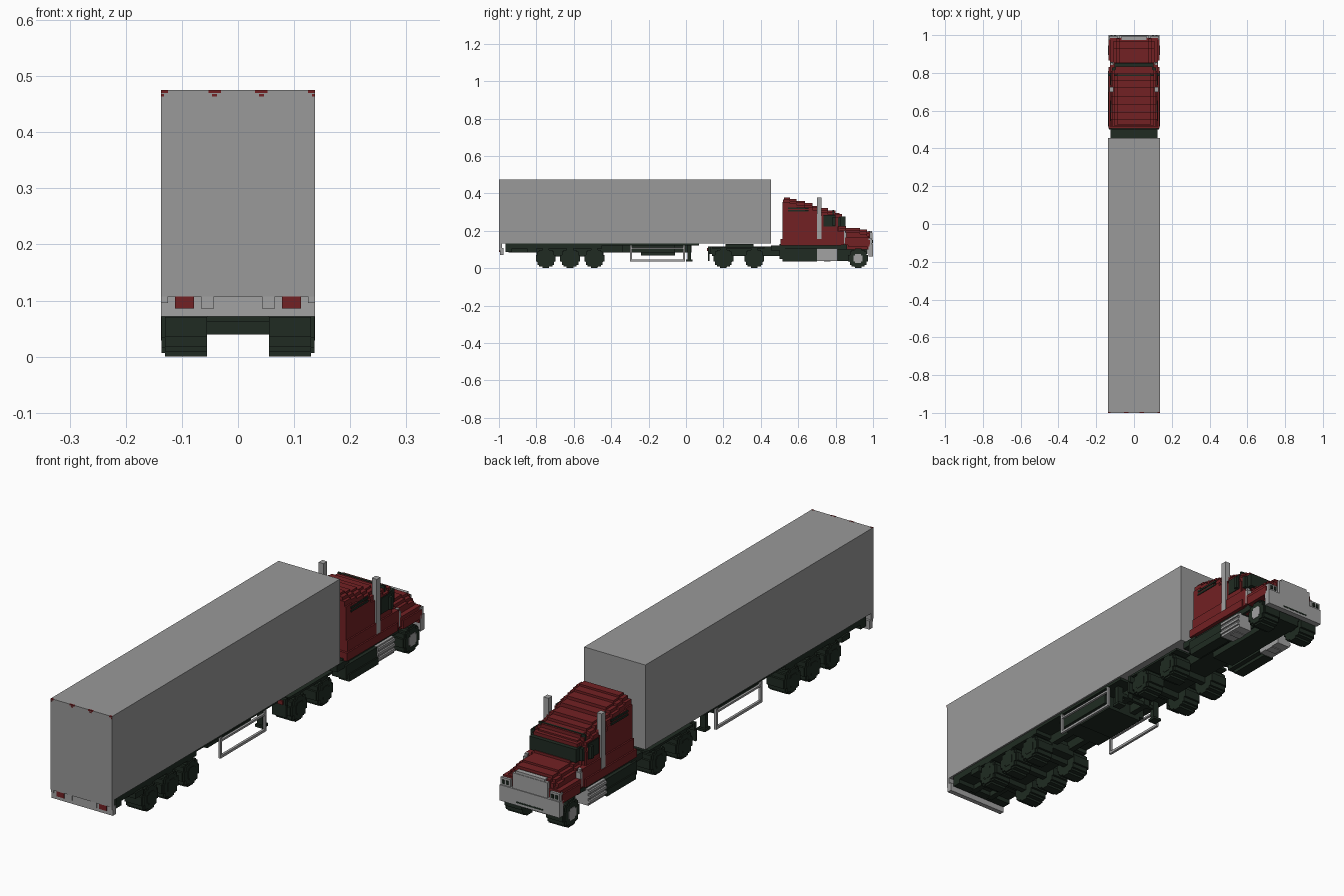
import bpy, bmesh, math

if "Cube" in bpy.data.objects:
    bpy.data.objects.remove(bpy.data.objects["Cube"], do_unlink=True)


def material(name, rgb):
    m = bpy.data.materials.new(name)
    m.use_nodes = True
    m.diffuse_color = (*rgb, 1)
    m.node_tree.nodes["Principled BSDF"].inputs["Base Color"].default_value = (*rgb, 1)
    return m


GREY = material("trailer grey", (0.32, 0.32, 0.32))
SILVER = material("silver", (0.36, 0.36, 0.36))
RED = material("dark red", (0.17, 0.015, 0.017))
DARK = material("green black", (0.014, 0.024, 0.016))


def finish(name, bm, mat):
    bmesh.ops.recalc_face_normals(bm, faces=bm.faces)
    me = bpy.data.meshes.new(name)
    bm.to_mesh(me)
    bm.free()
    me.materials.append(mat)
    ob = bpy.data.objects.new(name, me)
    bpy.context.collection.objects.link(ob)
    return ob


def box(name, mat, x0, x1, y0, y1, z0, z1, pair=False):
    """Block between two corners; pair adds the mirrored block."""
    bm = bmesh.new()
    for s in ((1, -1) if pair else (1,)):
        vs = bmesh.ops.create_cube(bm, size=1)["verts"]
        for v in vs:
            v.co = (s * (x0 + (v.co.x + .5) * (x1 - x0)),
                    y0 + (v.co.y + .5) * (y1 - y0),
                    z0 + (v.co.z + .5) * (z1 - z0))
    return finish(name, bm, mat)


def mid(name, mat, w, y0, y1, z0, z1):
    return box(name, mat, -w, w, y0, y1, z0, z1)


def prism(name, mat, pts, x0, x1, pair=False):
    """Extrude a y-z outline along x."""
    bm = bmesh.new()
    for s in ((1, -1) if pair else (1,)):
        f = bm.faces.new([bm.verts.new((s * x0, y, z)) for y, z in pts])
        ext = bmesh.ops.extrude_face_region(bm, geom=[f])["geom"]
        bm.faces.new([bm.verts.new(v.co) for v in reversed(f.verts)]) if not f.is_valid else None
        for v in ext:
            if isinstance(v, bmesh.types.BMVert):
                v.co.x = s * x1
    return finish(name, bm, mat)


def stepped_disc(cy, cz, r, rows):
    """Blocky circle outline made of equal rows."""
    h = 2 * r / rows
    right = []
    for i in range(rows):
        z = -r + i * h
        w = math.sqrt(max(r * r - (z + h / 2) ** 2, 0))
        w = max(h, round(w / h) * h)
        right += [(w, z), (w, z + h)]
    return ([(cy + w, cz + z) for w, z in right]
            + [(cy - w, cz + z) for w, z in reversed(right)])


def wheel(name, y, hub):
    prism(name + "_tires", DARK, stepped_disc(y, .053, .053, 12), .055, .130, True)
    prism(name + "_sidewalls", DARK, stepped_disc(y, .053, .046, 10), .13, .136, True)
    prism(name + "_hubs", hub, stepped_disc(y, .053, .024, 6), .1355, .1375, True)
    mid(name + "_axle", DARK, .06, y - .012, y + .012, .04, .066)


# Wheels
for i, y in enumerate((-.75, -.62, -.49)):
    wheel(f"trailer_wheel_{i + 1}", y, DARK)
for i, y in enumerate((.20, .365)):
    wheel(f"drive_wheel_{i + 1}", y, DARK)
wheel("steer_wheel", .92, SILVER)

# Trailer body and rear end
mid("trailer_box", GREY, .137, -1, .455, .133, .475)
mid("rear_sill", GREY, .137, -1, -.985, .107, .133)
mid("rear_bumper", SILVER, .137, -.995, -.975, .072, .107)
box("rear_lights", RED, .078, .112, -.999, -.99, .086, .107, True)
box("rear_reflectors", SILVER, .043, .066, -.999, -.99, .086, .107, True)
box("rear_side_lamps", SILVER, .125, .137, -.999, -.99, .096, .107, True)
for i, (a, b) in enumerate(((.125, .137), (.03, .053))):
    box(f"marker_lights_{i + 1}", RED, a, b, -1.001, -.995, .470, .4755, True)
    m = (.132, .137) if i == 0 else (.037, .046)
    box(f"marker_lamps_{i + 1}", RED, *m, -1.001, -.995, .464, .468, True)

# Trailer underside
mid("trailer_rear_deck", DARK, .13, -.965, -.45, .106, .133)
mid("trailer_floor", DARK, .13, -.45, .07, .122, .133)
box("trailer_rails", DARK, .03, .055, -.95, .03, .085, .125, True)
mid("trailer_rear_beam", DARK, .13, -.965, -.93, .088, .11)
mid("mudguard_beam", DARK, .137, -.85, -.80, .085, .108)
mid("equipment_box", DARK, .10, -.34, -.06, .085, .124)
mid("equipment_box_bottom", DARK, .08, -.24, -.06, .068, .09)
mid("suspension_bed", DARK, .055, -.80, -.44, .062, .10)

# Side guards and landing legs
box("guard_bottom_rails", SILVER, .122, .132, -.30, -.005, .036, .046, True)
box("guard_top_rails", SILVER, .122, .132, -.30, -.005, .102, .110, True)
for i, y in enumerate((-.30, -.015)):
    box(f"guard_posts_{i + 1}", SILVER, .122, .132, y, y + .010, .036, .122, True)
box("landing_legs", DARK, .08, .105, .008, .026, .04, .124, True)
box("landing_feet", DARK, .075, .11, .0, .036, .036, .046, True)
mid("landing_crossbar", DARK, .08, .01, .024, .085, .10)

# Tractor frame
box("frame_rails", DARK, .025, .055, .12, .97, .075, .115, True)
mid("frame_bed", DARK, .055, .14, .96, .066, .09)
mid("fifth_wheel", DARK, .075, .21, .36, .112, .130)
box("drive_fenders", DARK, .06, .13, .14, .42, .105, .114, True)
mid("mudflap_beam", DARK, .13, .118, .132, .085, .115)
box("mudflaps", DARK, .07, .132, .118, .126, .04, .09, True)
box("tractor_tail_lights", RED, .085, .12, .112, .12, .092, .108, True)
mid("rear_deck", DARK, .125, .455, .53, .095, .122)
mid("cab_floor", DARK, .118, .50, .86, .10, .13)
mid("engine_underside", DARK, .05, .55, .96, .04, .09)

# Side steps and ribbed fuel tanks
box("side_boxes", DARK, .07, .132, .50, .70, .05, .105, True)
box("side_steps", DARK, .09, .137, .515, .70, .037, .065, True)
prism("fuel_tanks", SILVER, stepped_disc(.755, .073, .036, 8), .07, .118, True)
box("tank_cores", SILVER, .07, .130, .70, .81, .04, .106, True)
for i in range(3):
    z = .05 + .02 * i
    box(f"tank_ribs_{i + 1}", SILVER, .12, .137, .70, .81, z, z + .010, True)

# Terraced cab: nested stepped outlines, wider and lower each time
columns = [(.515, .555, .377), (.555, .59, .369), (.59, .635, .360),
           (.635, .675, .348), (.675, .725, .333), (.725, .76, .321),
           (.76, .80, .310), (.80, .82, .296)]


def terraces(name, cols, layers, floor):
    for k, (drop, w, back, front) in enumerate(layers):
        pts = [(cols[0][0] + back, floor)]
        for y0, y1, z in cols:
            a = y0 + back if y0 == cols[0][0] else y0
            b = y1 - front if y1 == cols[-1][1] else y1
            pts += [(a, z - drop), (b, z - drop)]
        pts.append((cols[-1][1] - front, floor))
        prism(f"{name}_{k + 1}", RED, pts, -w, w)


terraces("cab", columns, ((0, .088, .008, 0), (.009, .104, .004, .003),
                          (.022, .116, 0, .007), (.042, .122, 0, .010)), .125)
mid("cab_lower_body", RED, .128, .515, .845, .125, .20)
mid("cab_skirt", RED, .134, .505, .83, .122, .155)

# Hood and front fenders
hood = [(.82, .855, .226), (.855, .93, .216), (.93, .968, .208), (.968, .984, .197)]
terraces("hood", hood, ((0, .080, 0, 0), (.012, .095, 0, .003), (.025, .108, 0, .006)), .10)
mid("fender_tops", RED, .128, .85, .985, .125, .165)
mid("fender_crown", RED, .134, .865, .98, .115, .15)
box("fender_fronts", RED, .10, .132, .968, .985, .10, .15, True)

# Glass, visor and vents
mid("windscreen", DARK, .104, .81, .852, .222, .276)
mid("windscreen_corners", DARK, .116, .80, .828, .222, .272)
mid("windscreen_brow", RED, .098, .80, .835, .276, .290)
mid("visor_line", DARK, .105, .784, .792, .27, .312)
box("side_windows", DARK, .12, .125, .735, .80, .222, .285, True)
for i, z in enumerate((.303, .317)):
    box(f"sleeper_vents_{i + 1}", DARK, .12, .125, .545, .655, z, z + .008, True)
box("mirrors", DARK, .12, .136, .783, .798, .225, .275, True)

# Exhaust stacks and air cleaners
box("exhaust_stacks", SILVER, .108, .130, .70, .724, .13, .378, True)
box("air_cleaners", SILVER, .108, .128, .838, .858, .13, .19, True)
box("air_cleaner_caps", SILVER, .112, .124, .842, .854, .19, .202, True)

# Front bumper, grille and headlights
mid("front_bumper", SILVER, .134, .975, 1.0, .064, .128)
mid("grille", SILVER, .078, .975, .997, .12, .190)
mid("grille_cap", SILVER, .065, .975, .995, .19, .200)
box("headlight_housings", SILVER, .088, .132, .975, .995, .128, .158, True)
box("headlights", DARK, .096, .106, .99, .999, .135, .15, True)
box("turn_lights", DARK, .114, .124, .99, .999, .135, .15, True)
mid("bumper_intake", DARK, .06, .995, 1.001, .074, .080)
